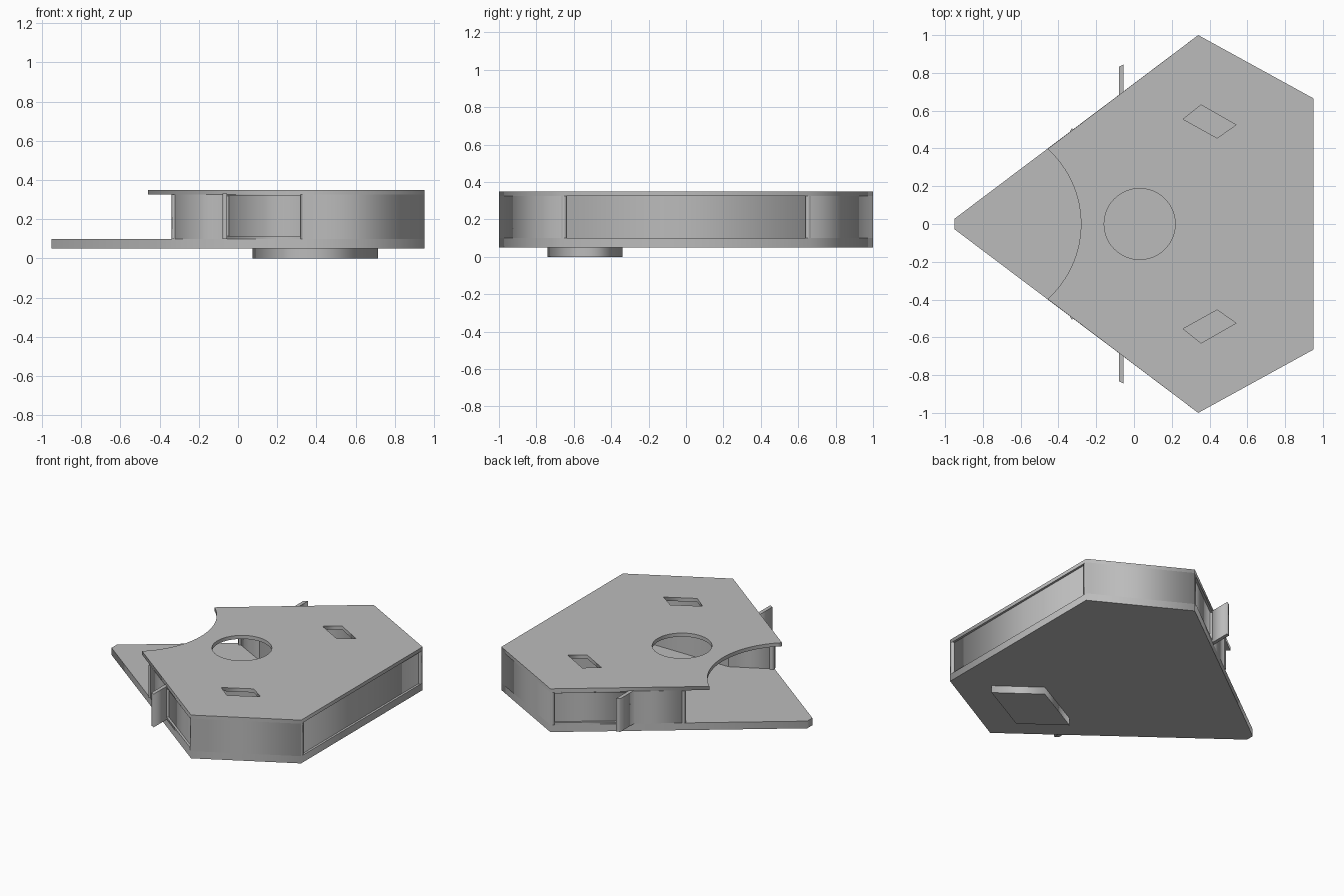
import bpy
import math
from mathutils import Vector

if "Cube" in bpy.data.objects:
    bpy.data.objects.remove(bpy.data.objects["Cube"])

grey = bpy.data.materials.new("plain grey")
grey.use_nodes = True
grey.diffuse_color = (0.5, 0.5, 0.5, 1)
grey.node_tree.nodes["Principled BSDF"].inputs["Base Color"].default_value = (0.5, 0.5, 0.5, 1)


def prism(name, loops, z0, z1):
    """Upright solid from one outline; any further loops are holes."""
    curve = bpy.data.curves.new(name, "CURVE")
    curve.dimensions = "2D"
    curve.fill_mode = "BOTH"
    curve.extrude = (z1 - z0) / 2
    for loop in loops:
        spline = curve.splines.new("POLY")
        spline.points.add(len(loop) - 1)
        for point, (x, y) in zip(spline.points, loop):
            point.co = (x, y, 0, 1)
        spline.use_cyclic_u = True
    temp = bpy.data.objects.new(name + "_outline", curve)
    bpy.context.collection.objects.link(temp)
    mesh = bpy.data.meshes.new_from_object(
        temp.evaluated_get(bpy.context.evaluated_depsgraph_get()))
    bpy.data.objects.remove(temp)
    mesh.name = name
    mesh.materials.clear()
    mesh.materials.append(grey)
    obj = bpy.data.objects.new(name, mesh)
    obj.location.z = (z0 + z1) / 2
    bpy.context.collection.objects.link(obj)
    return obj


def wall(name, p, q, z0=0.1, z1=0.325, thick=0.03, setback=0.0):
    """Straight wall from p to q, thickened to the right of its direction."""
    p, q = Vector(p), Vector(q)
    d = (q - p).normalized()
    n = Vector((d.y, -d.x))
    a, b = n * setback, n * (setback + thick)
    return prism(name, [[p + a, q + a, q + b, p + b]], z0, z1)


def flip(points, side):
    return [(x, y * side) for x, y in points]


def side_y(x):
    return 0.028 + (x + 0.95) * 0.7535


def arc(cx, r, a0, a1, n):
    return [(cx + r * math.cos(a0 + (a1 - a0) * i / n),
             r * math.sin(a0 + (a1 - a0) * i / n)) for i in range(n + 1)]


back = [(0.34, 1.0), (0.95, 0.665), (0.95, -0.665), (0.34, -1.0)]
skylight = [(0.26, 0.555), (0.355, 0.63), (0.54, 0.525), (0.44, 0.455)]

# Floor slab with its pointed terrace, and the lower block
prism("floor_slab", [[(-0.95, -0.028), (-0.95, 0.028)] + back], 0.05, 0.1)
prism("lower_block", [[(0.345, -0.74), (0.715, -0.54), (0.445, -0.34), (0.075, -0.54)]], 0, 0.05)

# Roof slab with scooped front edge, round opening and two skylights
sweep = math.asin(0.397 / 0.534)
scoop = arc(-0.815, 0.534, -sweep, sweep, 32)
opening = arc(0.03, 0.188, 0, math.tau, 48)[:-1]
prism("roof_slab", [scoop + back, opening, skylight, flip(skylight, -1)], 0.325, 0.35)

# Wide recessed panel with end posts
wall("end_panel", (0.95, 0.66), (0.95, -0.66), setback=0.015, thick=0.015)

for side, label in ((1, "left"), (-1, "right")):
    def run(name, p, q, **kw):
        ends = flip((p, q), side)
        if side < 0:
            ends.reverse()
        wall(f"{label}_{name}", *ends, **kw)

    def on_side(x):
        return (x, side_y(x))

    # Long outer wall: piers, sill and head around a shallow recess
    run("pier", on_side(-0.34), on_side(-0.055))
    run("corner_pier", on_side(0.32), on_side(0.34))
    run("sill", on_side(-0.055), on_side(0.32), z1=0.115)
    run("head", on_side(-0.055), on_side(0.32), z0=0.318)
    run("side_panel", on_side(-0.055), on_side(0.32), setback=0.015, thick=0.015)

    # Angled outer wall and the post beside the wide panel
    run("angled_wall", (0.34, 1.0), (0.95, 0.665))
    run("end_post", (0.95, 0.665), (0.95, 0.64))

    # Inner walls of the side room
    run("inner_screen", (-0.08, 0.35), (-0.34, 0.489), thick=0.02)
    run("inner_wall", (0.92, 0.35), (-0.08, 0.35), thick=0.02)

    # Upright blade projecting from the outer wall
    fin = [(-0.08, side_y(-0.08) - 0.01), (-0.08, 0.832), (-0.055, 0.845),
           (-0.055, side_y(-0.055) - 0.01)]
    prism(f"{label}_fin", [flip(fin, side)], 0.1, 0.33)
